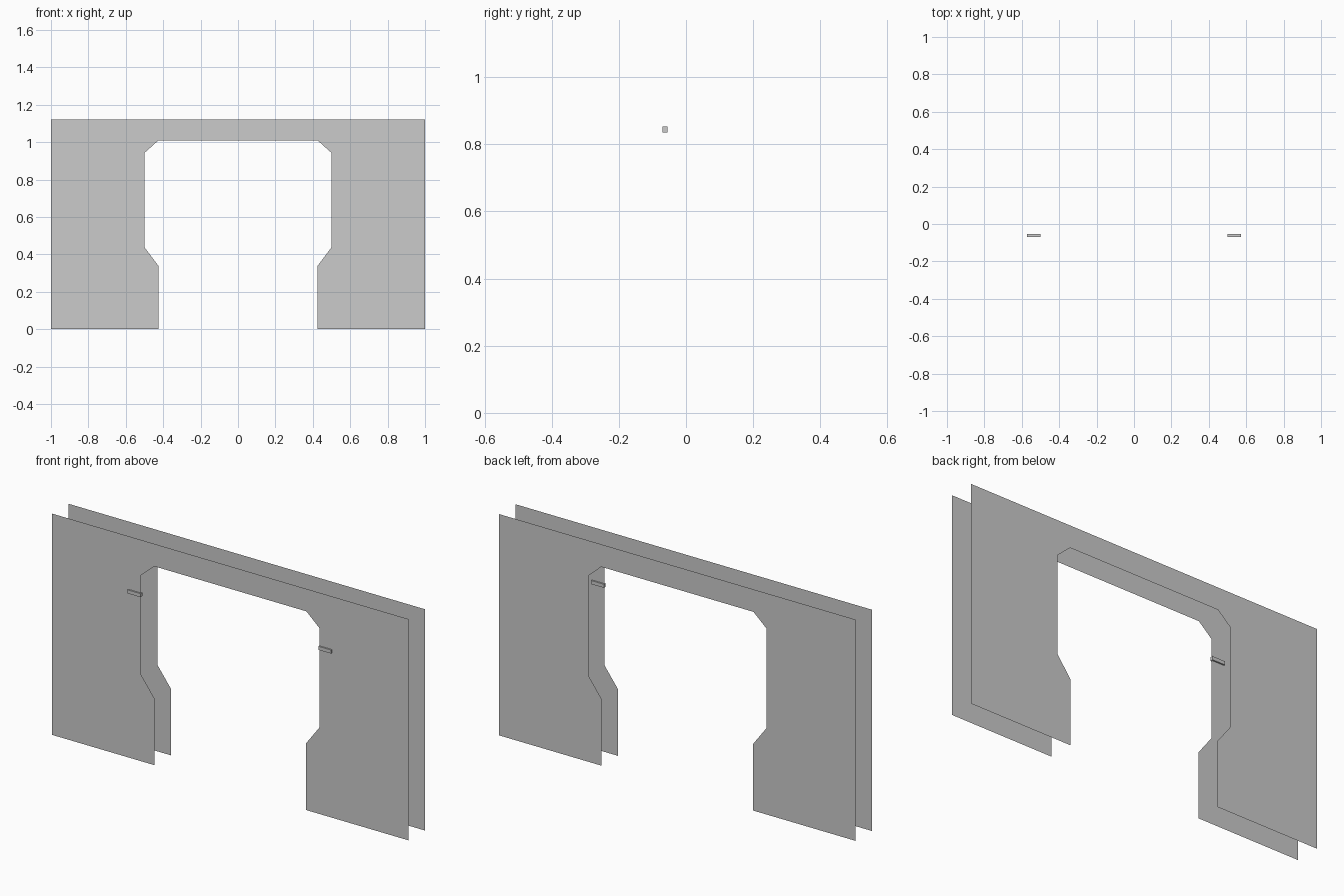
import bpy, bmesh

if "Cube" in bpy.data.objects:
    bpy.data.objects.remove(bpy.data.objects["Cube"])

# Half outline of the arch panel (x, z), right side from the floor up the opening, then outside
INNER = [(0.425, 0), (0.425, 0.338), (0.5, 0.438), (0.5, 0.943), (0.427, 1.008)]
WIDTH, HEIGHT = 1.0, 1.122
FRONT_Y, BACK_Y = -0.062, 0.069


def mesh_object(name, bm):
    mesh = bpy.data.meshes.new(name)
    bm.to_mesh(mesh)
    bm.free()
    obj = bpy.data.objects.new(name, mesh)
    bpy.context.collection.objects.link(obj)
    return obj


def arch_panel(name, y, facing):
    """Thin single-sided sheet with a chamfered doorway cut out."""
    outline = [(WIDTH, 0), (WIDTH, HEIGHT), (-WIDTH, HEIGHT), (-WIDTH, 0)]
    outline += [(-x, z) for x, z in INNER] + INNER[::-1]
    bm = bmesh.new()
    face = bm.faces.new([bm.verts.new((x, y, z)) for x, z in outline])
    face.normal_update()
    if face.normal.y * facing < 0:
        face.normal_flip()
    return mesh_object(name, bm)


def peg(name, side):
    """Small bar set through the front panel beside the opening."""
    bm = bmesh.new()
    bmesh.ops.create_cube(bm, size=1)
    bmesh.ops.scale(bm, vec=(0.072, 0.015, 0.018), verts=bm.verts)
    bmesh.ops.translate(bm, vec=(side * 0.535, FRONT_Y, 0.844), verts=bm.verts)
    return mesh_object(name, bm)


# Front and back sheets
arch_panel("front_panel", FRONT_Y, -1)
arch_panel("back_panel", BACK_Y, 1)

# Pegs either side of the doorway
for label, side in (("left", -1), ("right", 1)):
    peg(label + "_peg", side)
